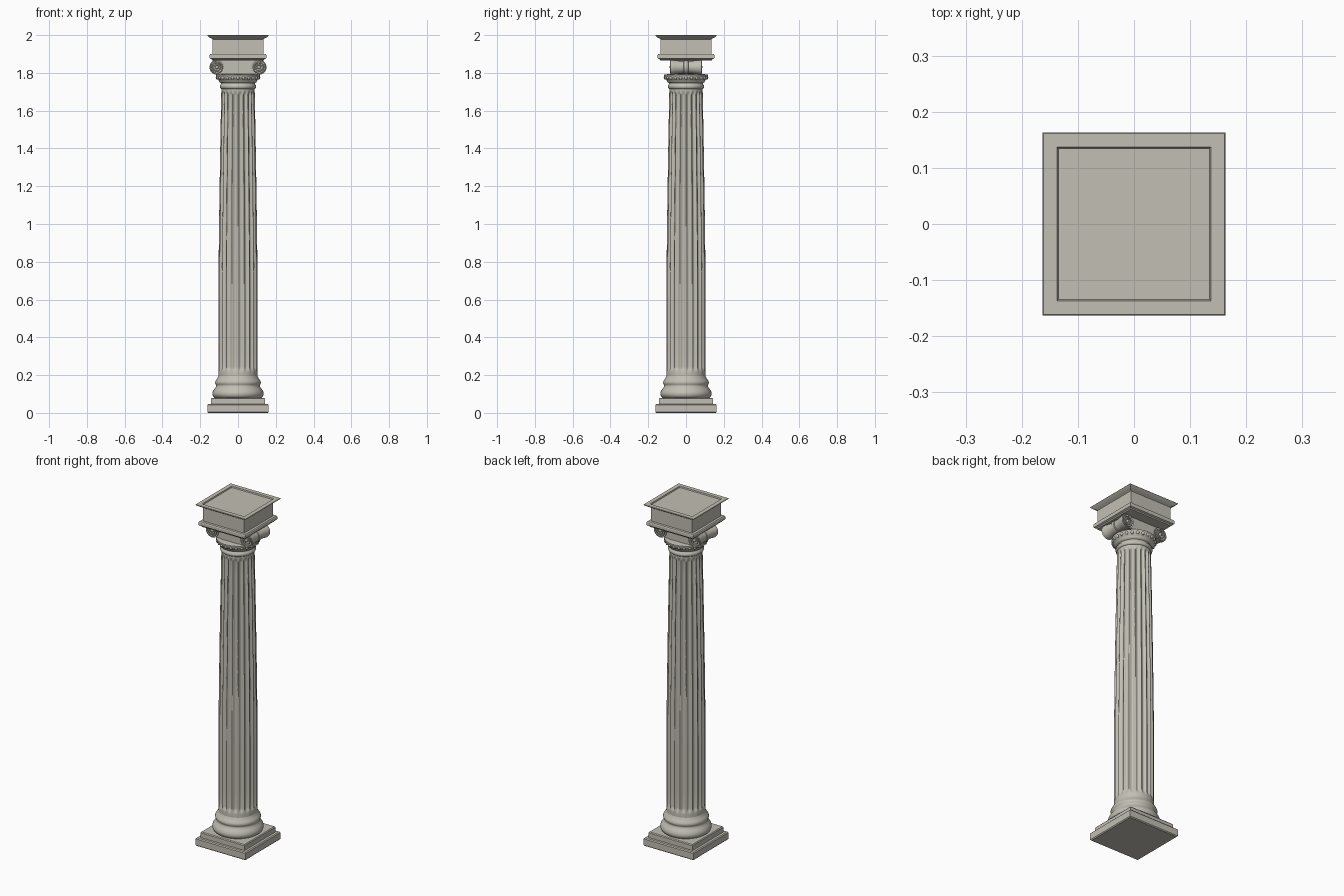
import bpy, math
from math import pi, sin, cos

if "Cube" in bpy.data.objects:
    bpy.data.objects.remove(bpy.data.objects["Cube"])

# Warm grey stone
stone = bpy.data.materials.new("stone")
stone.diffuse_color = (.54, .52, .455, 1)
stone.use_nodes = True
stone.node_tree.nodes["Principled BSDF"].inputs["Base Color"].default_value = stone.diffuse_color


def finish(ob, angle=35):
    ob.data.materials.append(stone)
    bpy.ops.object.select_all(action='DESELECT')
    ob.select_set(True)
    bpy.context.view_layer.objects.active = ob
    bpy.ops.object.shade_smooth_by_angle(angle=math.radians(angle))
    return ob


def make(name, verts, faces, angle=35):
    me = bpy.data.meshes.new(name)
    me.from_pydata(verts, [], faces)
    me.update()
    ob = bpy.data.objects.new(name, me)
    bpy.context.collection.objects.link(ob)
    return finish(ob, angle)


def rings(name, loops, angle=35):
    """Skin a stack of equal-length closed loops and cap both ends."""
    n = len(loops[0])
    verts = [v for loop in loops for v in loop]
    faces = [(i*n + j, i*n + (j+1) % n, (i+1)*n + (j+1) % n, (i+1)*n + j)
             for i in range(len(loops)-1) for j in range(n)]
    faces.append(tuple(reversed(range(n))))
    faces.append(tuple(range(len(verts)-n, len(verts))))
    return make(name, verts, faces, angle)


def lathe(name, profile, n=64):
    return rings(name, [[(r*cos(2*pi*j/n), r*sin(2*pi*j/n), z) for j in range(n)]
                        for r, z in profile], 62)


def square(name, profile):
    """Stack of square sections given as (half width, height)."""
    return rings(name, [[(-h, -h, z), (h, -h, z), (h, h, z), (-h, h, z)]
                        for h, z in profile], 20)


# Stepped square base
square("plinth", [(.157, 0), (.162, .005), (.162, .042), (.157, .047)])
square("upper_plinth", [(.143, .046), (.143, .075), (.139, .08)])

# Round base mouldings
lathe("base_moulding", [
    (.122, .079), (.131, .086), (.136, .098), (.135, .109), (.130, .12), (.124, .128),
    (.119, .135), (.116, .142), (.116, .147), (.119, .152), (.122, .16),
    (.119, .169), (.114, .176), (.109, .183), (.104, .195)])

# Fluted shaft with a gentle taper and flutes that fade out at both ends
FLUTES, SEG, Z0, Z1 = 20, 10, .19, 1.73
F0, F1, END = .215, 1.71, .03


def shaft_radius(z):
    t = max(0, (z - .6) / 1.13)
    return .104 - .016 * t**1.4


heights = [Z0, F0] + [F0 + END*k/5 for k in range(1, 6)]
heights += [F0 + END + (F1 - F0 - 2*END)*k/16 for k in range(1, 16)]
heights += [F1 - END*k/5 for k in range(5, -1, -1)] + [Z1]
loops = []
for z in heights:
    e = min(1, max(0, min(z - F0, F1 - z) / END))
    depth = .0105 * e*e*(3 - 2*e)
    loop = []
    for j in range(FLUTES * SEG):
        u = (j % SEG) / SEG - .5
        d = depth * cos(pi*u/.9) if abs(u) < .45 else 0
        r, a = shaft_radius(z) - d, 2*pi*j/(FLUTES*SEG)
        loop.append((r*cos(a), r*sin(a), z))
    loops.append(loop)
rings("fluted_shaft", loops, 75)

# Necking ring and echinus under the scrolls
lathe("necking", [
    (.088, 1.715), (.094, 1.72), (.096, 1.728), (.094, 1.736), (.089, 1.74), (.089, 1.746),
    (.096, 1.749), (.1, 1.756), (.103, 1.763), (.111, 1.768), (.113, 1.776),
    (.116, 1.782), (.116, 1.79), (.1, 1.793)])

# Ring of beads around the echinus
bead_v, bead_f = [], []
for k in range(24):
    a, o = 2*pi*k/24, len(bead_v)
    for i in range(7):
        p = pi*i/6
        for j in range(10):
            q = 2*pi*j/10
            bead_v.append(((.111 + .007*sin(p)*cos(q))*cos(a) - .009*sin(p)*sin(q)*sin(a),
                           (.111 + .007*sin(p)*cos(q))*sin(a) + .009*sin(p)*sin(q)*cos(a),
                           1.775 + .01*cos(p)))
    bead_f += [(o+i*10+j, o+(i+1)*10+j, o+(i+1)*10+(j+1) % 10, o+i*10+(j+1) % 10)
               for i in range(6) for j in range(10)]
make("bead_ring", bead_v, bead_f, 60)

# Cushion between the scrolls, sagging along its lower edge
N = 12
outline = [(-.1 + .2*k/N, 1.80 - .01*sin(pi*k/N)) for k in range(N+1)]
outline += [(.1, 1.868), (-.1, 1.868)]
rings("scroll_cushion", [[(x, y, z) for x, z in outline] for y in (.076, -.076)])

# Scroll rolls: waisted bolsters with a band, spiral and eye on both faces
VX, VZ, VR = .111, 1.83, .04
bolster = [(.034, -.078), (.04, -.082), (.04, -.07), (.037, -.06), (.033, -.03),
           (.032, -.012), (.036, -.01), (.036, .01), (.032, .012), (.033, .03),
           (.037, .06), (.04, .07), (.04, .082), (.034, .078)]
for s, side in ((-1, "left"), (1, "right")):
    rings(side + "_scroll_roll",
          [[(s*VX + r*cos(2*pi*j/32), -y, VZ + r*sin(2*pi*j/32)) for j in range(32)]
           for r, y in bolster])
    for f, face in ((-1, "front"), (1, "back")):
        cu = bpy.data.curves.new("spiral", 'CURVE')
        cu.dimensions = '3D'
        cu.bevel_depth, cu.bevel_resolution, cu.use_fill_caps = .0035, 2, True
        sp = cu.splines.new('POLY')
        M = 60
        sp.points.add(M)
        for k in range(M+1):
            a, r = pi/2 - s*4.5*pi*k/M, (VR - .003) * (1 - .72*k/M)
            sp.points[k].co = (s*VX + r*cos(a), f*.081, VZ + r*sin(a), 1)
        cu.materials.append(stone)
        ob = bpy.data.objects.new(f"{face}_{side}_spiral", cu)
        bpy.context.collection.objects.link(ob)
        bpy.ops.mesh.primitive_uv_sphere_add(segments=16, ring_count=8, radius=.009,
                                             location=(s*VX, f*.079, VZ))
        bpy.context.object.name = f"{face}_{side}_scroll_eye"
        finish(bpy.context.object, 60)

# Square abacus and the block above it with a flared, shallow-dished top
square("abacus", [(.137, 1.866), (.14, 1.872), (.148, 1.876), (.15, 1.88),
                  (.15, 1.894), (.147, 1.899), (.134, 1.9)])
square("top_block", [(.134, 1.898), (.134, 1.978), (.14, 1.982), (.15, 1.987),
                     (.16, 1.994), (.163, 1.997), (.161, 2.0), (.137, 2.0), (.135, 1.993)])
